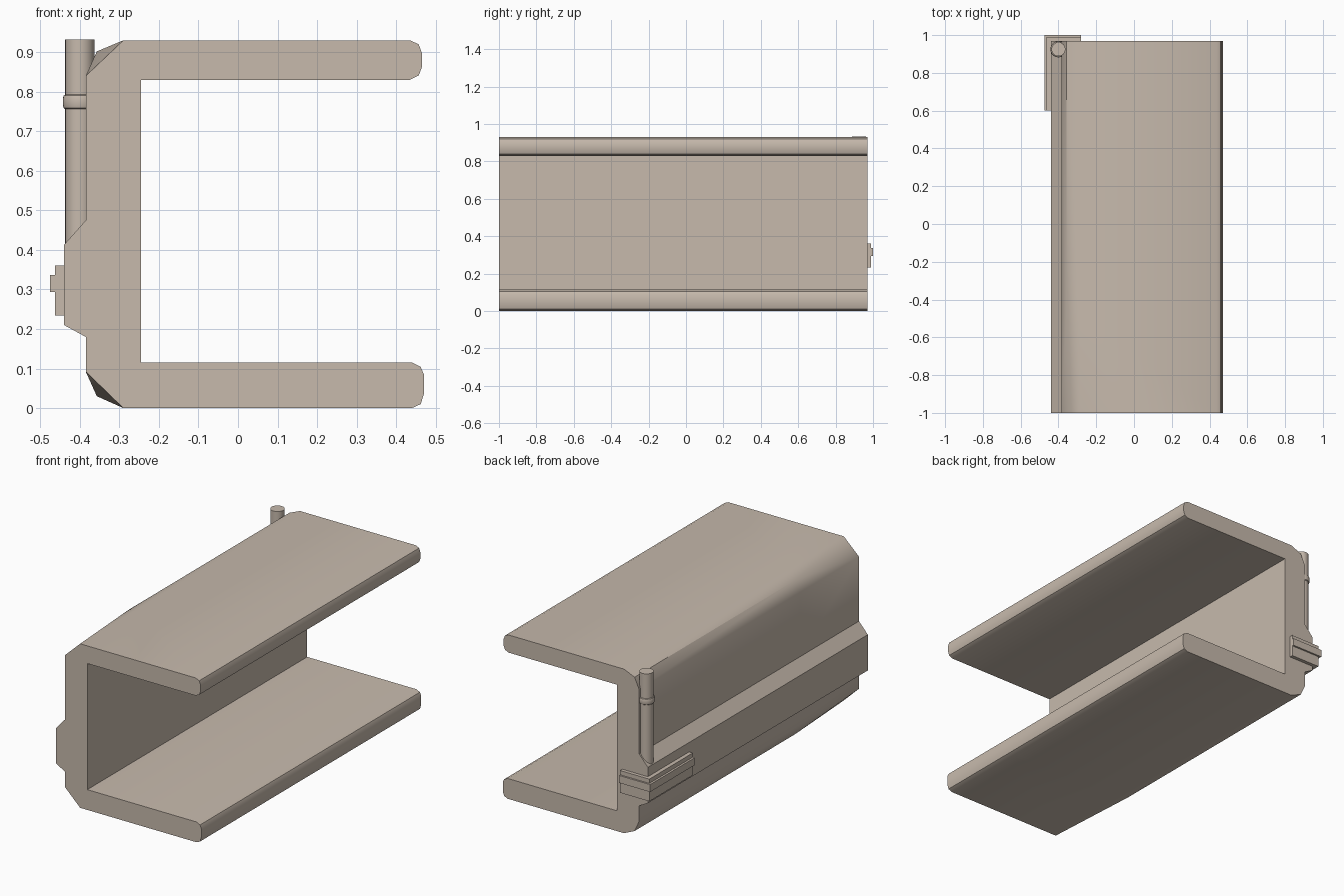
import bpy, bmesh, math

if "Cube" in bpy.data.objects:
    bpy.data.objects.remove(bpy.data.objects["Cube"])

beige = bpy.data.materials.new("warm_beige")
beige.diffuse_color = (0.57, 0.49, 0.415, 1)
beige.use_nodes = True
beige.node_tree.nodes["Principled BSDF"].inputs["Base Color"].default_value = beige.diffuse_color


def finish(name, bm, smooth=True, flip=False):
    bmesh.ops.recalc_face_normals(bm, faces=bm.faces)
    if flip:
        bmesh.ops.reverse_faces(bm, faces=bm.faces)
    me = bpy.data.meshes.new(name)
    bm.to_mesh(me)
    bm.free()
    me.materials.append(beige)
    ob = bpy.data.objects.new(name, me)
    bpy.context.collection.objects.link(ob)
    if smooth:
        bpy.ops.object.select_all(action='DESELECT')
        ob.select_set(True)
        bpy.context.view_layer.objects.active = ob
        bpy.ops.object.shade_smooth_by_angle(angle=math.radians(30))
    return ob


# Channel: C-shaped section whose two outer corners change from a flat
# chamfer at the front to a two-step rounding further back
def section(low, high):
    return [(0.44, 0), (0.462, 0.01), (0.47, 0.035), (0.47, 0.085),
            (0.462, 0.104), (0.44, 0.115), (-0.245, 0.115), (-0.245, 0.83),
            (0.435, 0.83), (0.457, 0.841), (0.465, 0.862), (0.465, 0.898),
            (0.457, 0.92), (0.435, 0.93),
            (-0.29, 0.93), high, (-0.385, 0.84),
            (-0.385, 0.475), (-0.44, 0.413), (-0.44, 0.21), (-0.385, 0.18),
            (-0.385, 0.092), low, (-0.29, 0)]


HIGH, LOW = 15, 22          # positions of the middle corner points
flat = section((-0.3375, 0.046), (-0.3375, 0.885))
rounded = section((-0.357, 0.03), (-0.357, 0.902))
bm = bmesh.new()
rings = [[bm.verts.new((x, y, z)) for x, z in pts]
         for y, pts in ((-1, flat), (-0.47, rounded), (0.97, rounded))]
n = len(flat)
for r, (a, b) in enumerate(zip(rings, rings[1:])):
    for i in range(n):
        j = (i + 1) % n
        if r == 0 and j in (HIGH, LOW):
            bm.faces.new((a[i], a[j], b[j]))
            bm.faces.new((a[i], b[j], b[i]))
        elif r == 0 and i in (HIGH, LOW):
            bm.faces.new((a[i], a[j], b[i]))
            bm.faces.new((a[j], b[j], b[i]))
        else:
            bm.faces.new((a[i], a[j], b[j], b[i]))
bm.faces.new(rings[0])
bm.faces.new(rings[-1])
finish("channel_body", bm)


# L-shaped clip wrapped round the back end of the rail, with a raised rib
def clip(name, x, y, z0, z1):
    outline = [(x, 0.6), (-0.438, 0.6), (-0.438, 0.968),
               (-0.28, 0.968), (-0.28, y), (x, y)]
    bm = bmesh.new()
    face = bm.faces.new([bm.verts.new((px, py, z0)) for px, py in outline])
    ext = bmesh.ops.extrude_face_region(bm, geom=[face])
    top = [v for v in ext["geom"] if isinstance(v, bmesh.types.BMVert)]
    bmesh.ops.translate(bm, verts=top, vec=(0, 0, z1 - z0))
    finish(name, bm, smooth=False)


clip("clip_plate", -0.463, 0.99, 0.234, 0.36)
clip("clip_rib", -0.475, 1.0, 0.294, 0.336)


# Pin parts turned round a vertical axis from (radius, z) points
def lathe(name, pts, caps=True, flip=False, sides=24):
    bm = bmesh.new()
    loops = []
    for r, z in pts:
        loops.append([bm.verts.new((-0.4 + r * math.cos(2 * math.pi * k / sides),
                                    0.925 + r * math.sin(2 * math.pi * k / sides), z))
                      for k in range(sides)])
    for a, b in zip(loops, loops[1:]):
        for k in range(sides):
            m = (k + 1) % sides
            bm.faces.new((a[k], a[m], b[m], b[k]))
    if caps:
        bm.faces.new(loops[0])
        bm.faces.new(loops[-1])
    finish(name, bm, flip=flip)


lathe("pin_head", [(0.037, 0.78), (0.037, 0.932)])
lathe("pin_collar", [(0.036, 0.755), (0.041, 0.759), (0.043, 0.766),
                     (0.043, 0.783), (0.041, 0.79), (0.036, 0.793)])
# the lower sleeve is an open tube whose surface faces inward
lathe("pin_sleeve", [(0.037, 0.40), (0.037, 0.76)], caps=False, flip=True)
